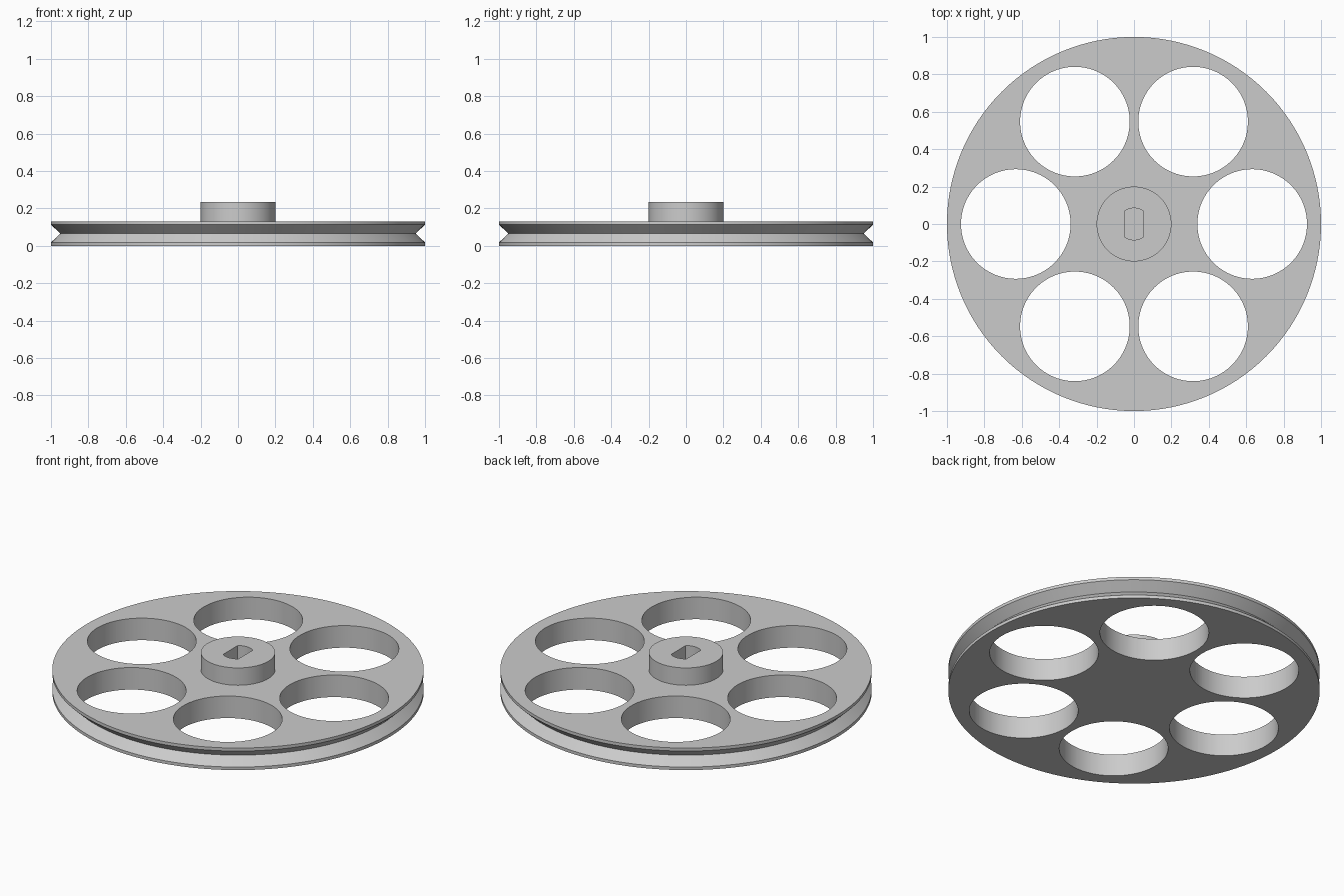
import bpy
import bmesh
from math import cos, sin, pi, radians, asin

if "Cube" in bpy.data.objects:
    bpy.data.objects.remove(bpy.data.objects["Cube"], do_unlink=True)

SEGMENTS = 128
THICK = 0.131         # disc thickness
HUB_TOP = 0.234
BORE_R, BORE_HALF = 0.085, 0.05

grey = bpy.data.materials.new("light grey")
grey.use_nodes = True
colour = (0.6, 0.6, 0.6, 1)
grey.diffuse_color = colour
grey.node_tree.nodes["Principled BSDF"].inputs["Base Color"].default_value = colour


def add_object(name, bm):
    bmesh.ops.recalc_face_normals(bm, faces=bm.faces)
    mesh = bpy.data.meshes.new(name)
    bm.to_mesh(mesh)
    bm.free()
    mesh.materials.append(grey)
    obj = bpy.data.objects.new(name, mesh)
    bpy.context.collection.objects.link(obj)
    return obj


def lathe(name, profile):
    """Spin a closed (radius, height) profile that starts and ends on the axis."""
    bm = bmesh.new()
    verts = [bm.verts.new((r, 0, z)) for r, z in profile]
    edges = [bm.edges.new(pair) for pair in zip(verts, verts[1:])]
    bmesh.ops.spin(bm, geom=verts + edges, cent=(0, 0, 0), axis=(0, 0, 1),
                   angle=2 * pi, steps=SEGMENTS, use_merge=True)
    bmesh.ops.remove_doubles(bm, verts=bm.verts, dist=0.0001)
    return add_object(name, bm)


def prism(name, outline, z0, z1):
    """Extrude a flat outline upward."""
    bm = bmesh.new()
    face = bm.faces.new([bm.verts.new((x, y, z0)) for x, y in outline])
    top = bmesh.ops.extrude_face_region(bm, geom=[face])["geom"]
    bmesh.ops.translate(bm, vec=(0, 0, z1 - z0),
                        verts=[v for v in top if isinstance(v, bmesh.types.BMVert)])
    return add_object(name, bm)


def cut(target, cutter):
    """Subtract the cutter, then discard it."""
    cutter.hide_render = True
    mod = target.modifiers.new("cut", "BOOLEAN")
    mod.operation, mod.solver, mod.object = "DIFFERENCE", "EXACT", cutter
    bpy.ops.object.modifier_apply(modifier=mod.name)
    bpy.data.objects.remove(cutter, do_unlink=True)


# Grooved disc and raised hub as one turned solid
wheel = lathe("pulley_wheel", [
    (0, 0), (1, 0), (1, 0.018), (0.95, THICK / 2), (1, THICK - 0.018),
    (1, THICK), (0.2, THICK), (0.2, HUB_TOP), (0, HUB_TOP)])
bpy.ops.object.select_all(action="DESELECT")
wheel.select_set(True)
bpy.context.view_layer.objects.active = wheel

# Six round lightening holes
for i in range(6):
    a = i * pi / 3
    cx, cy = 0.632 * cos(a), 0.632 * sin(a)
    ring = [2 * pi * k / 96 for k in range(96)]
    cut(wheel, prism("hole_cutter",
                     [(cx + 0.293 * cos(t), cy + 0.293 * sin(t)) for t in ring], -0.1, 0.4))

# Blind shaft bore: a circle with two flat sides
half = asin(BORE_HALF / BORE_R)
arc = [-half + 2 * half * k / 12 for k in range(13)]
bore = [(BORE_R * sin(t), BORE_R * cos(t)) for t in arc]
bore += [(-x, -y) for x, y in bore]
cut(wheel, prism("bore_cutter", bore, THICK, 0.4))

bpy.ops.object.shade_smooth_by_angle(angle=radians(25))
